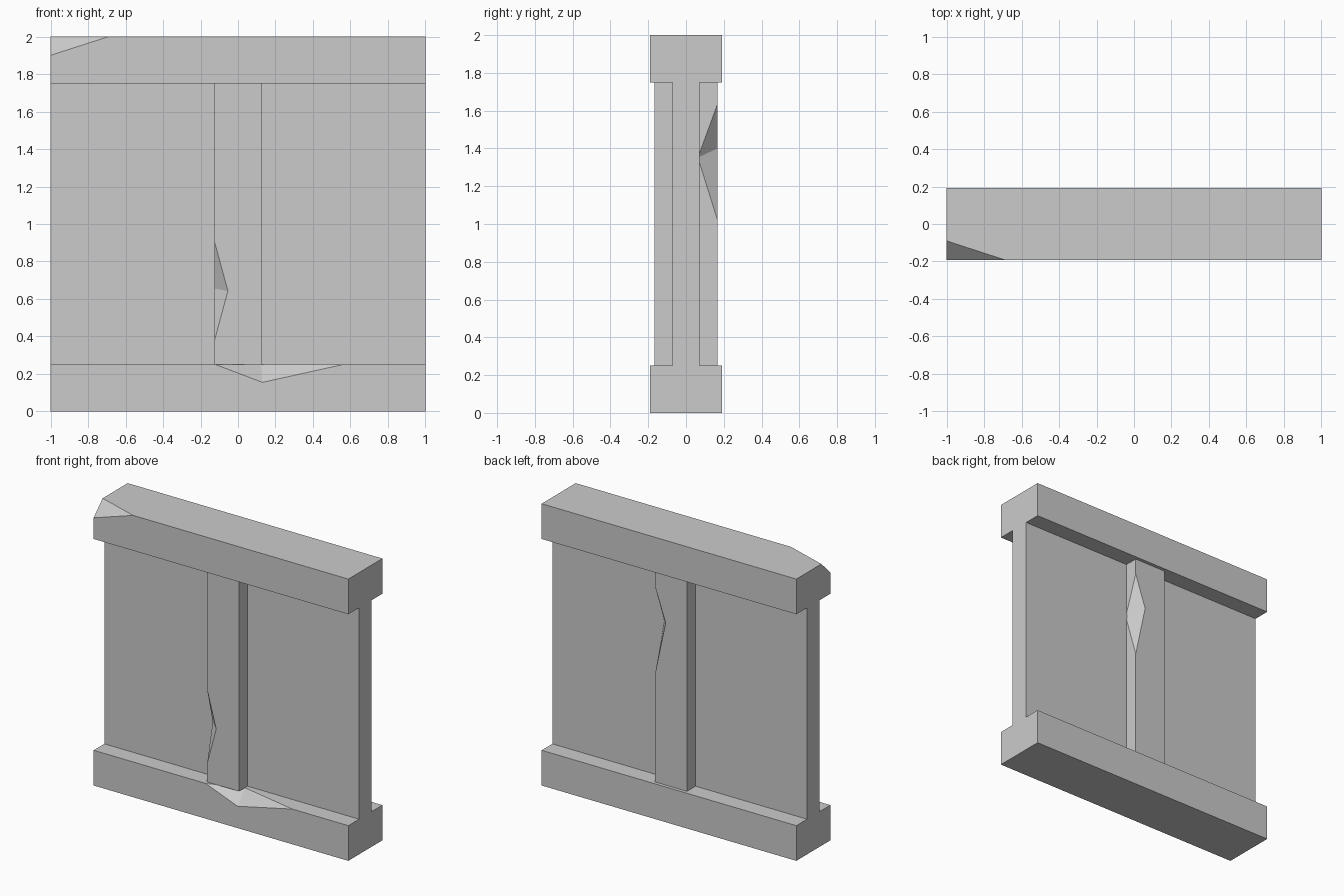
import bpy, bmesh
from mathutils import Vector

if "Cube" in bpy.data.objects:
    bpy.data.objects.remove(bpy.data.objects["Cube"])


def block(lo, hi):
    """Axis-aligned box between two corners, as a bmesh."""
    bm = bmesh.new()
    bmesh.ops.create_cube(bm, size=1)
    lo, hi = Vector(lo), Vector(hi)
    for v in bm.verts:
        v.co = Vector([lo[i] if v.co[i] < 0 else hi[i] for i in range(3)])
    return bm


def chip_edge(bm, a, b, p, q):
    """Knock a notch out of the edge holding a and b; p and q lie on its two faces."""
    a, b = Vector(a), Vector(b)
    d = (b - a).normalized()

    def off_line(v):
        return (v.co - a).cross(d).length

    edge = next(e for e in bm.edges if all(off_line(v) < 1e-4 for v in e.verts))
    first = min(edge.verts, key=lambda v: (v.co - a).length - (v.co - b).length)
    second = edge.other_vert(first)
    va, vb, vp, vq = [bm.verts.new(c) for c in (a, b, p, q)]
    loops = []
    for f in edge.link_faces:
        mid = min((vp, vq), key=lambda v: abs((v.co - first.co).dot(f.normal)))
        vs = list(f.verts)
        i = vs.index(first)
        if vs[(i + 1) % 4] == second:
            vs[i + 1:i + 1] = [va, mid, vb]
        else:
            j = vs.index(second)
            vs[j + 1:j + 1] = [vb, mid, va]
        loops.append(vs)
    bmesh.ops.delete(bm, geom=[edge], context='EDGES')
    for vs in loops + [[va, vp, vq], [vb, vp, vq]]:
        bm.faces.new(vs)


def chip_corner(bm, a, b, c, outside):
    """Slice a corner off along the plane through three points."""
    a, b, c = Vector(a), Vector(b), Vector(c)
    n = (b - a).cross(c - a).normalized()
    if n.dot(Vector(outside) - a) < 0:
        n.negate()
    bmesh.ops.bisect_plane(bm, geom=bm.verts[:] + bm.edges[:] + bm.faces[:],
                           plane_co=a, plane_no=n, clear_outer=True)
    bmesh.ops.holes_fill(bm, edges=[e for e in bm.edges if e.is_boundary], sides=0)


def finish(name, bm):
    bmesh.ops.recalc_face_normals(bm, faces=bm.faces[:])
    me = bpy.data.meshes.new(name)
    bm.to_mesh(me)
    bm.free()
    ob = bpy.data.objects.new(name, me)
    bpy.context.collection.objects.link(ob)


RAIL, POST, PANEL = 0.191, 0.167, 0.071   # half depths
W = 0.125                                 # post half width
LOW, HIGH = 0.25, 1.75                    # rail inner heights

# Thin wall panel
bm = block((-1, -PANEL, LOW), (1, PANEL, HIGH))
finish("wall_panel", bm)

# Bottom rail, chipped on its front upper edge
bm = block((-1, -RAIL, 0), (1, RAIL, LOW))
bm.normal_update()
chip_edge(bm, (-0.12, -RAIL, LOW), (0.56, -RAIL, LOW),
          (0.13, -RAIL, 0.155), (0.125, -0.1, LOW))
finish("bottom_rail", bm)

# Top rail with a broken front left corner
bm = block((-1, -RAIL, HIGH), (1, RAIL, 2))
chip_corner(bm, (-1, -RAIL, 1.9), (-0.69, -RAIL, 2), (-1, -0.09, 2), (-1, -RAIL, 2))
finish("top_rail", bm)

# Centre post, chipped on the front left and back right edges
bm = block((-W, -POST, LOW), (W, POST, HIGH))
bm.normal_update()
chip_edge(bm, (-W, -POST, 0.38), (-W, -POST, 0.905),
          (-0.054, -POST, 0.643), (-W, -0.105, 0.655))
bm.normal_update()
chip_edge(bm, (W, POST, 1.02), (W, POST, 1.635),
          (0.043, POST, 1.40), (W, 0.063, 1.352))
finish("centre_post", bm)
